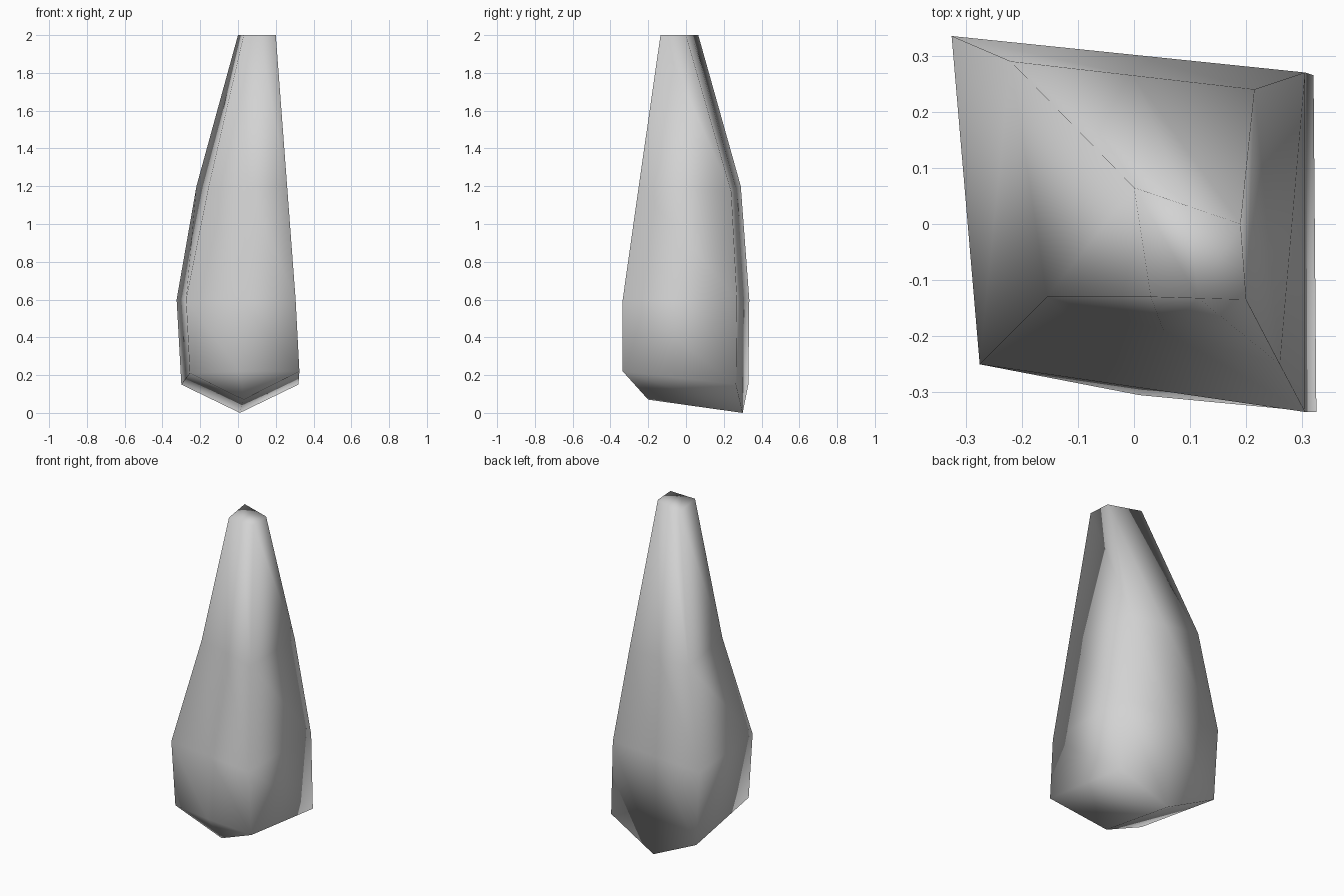
import bpy
import bmesh

cube = bpy.data.objects.get("Cube")
if cube:
    bpy.data.objects.remove(cube, do_unlink=True)

# Stone colour
grey = bpy.data.materials.new("stone grey")
grey.use_nodes = True
colour = (0.65, 0.65, 0.65, 1)
grey.diffuse_color = colour
shader = grey.node_tree.nodes["Principled BSDF"]
shader.inputs["Base Color"].default_value = colour
shader.inputs["Roughness"].default_value = 0.8

# Corner rings from tip to base: front left, front right, back right, back left
sections = [
    [(0.03, -0.13, 2), (0.2, -0.135, 2), (0.19, 0, 2), (0, 0.065, 2)],
    [(-0.155, -0.13, 1.2), (0.26, -0.25, 1.2), (0.215, 0.24, 1.17), (-0.22, 0.29, 1.2)],
    [(-0.275, -0.25, 0.6), (0.305, -0.335, 0.6), (0.305, 0.27, 0.6), (-0.325, 0.335, 0.6)],
    [(-0.255, -0.24, 0.21), (0.325, -0.335, 0.22), (0.32, 0.265, 0.15), (-0.3, 0.33, 0.15)],
]

bm = bmesh.new()
rings = []
for corners in sections:
    fl, fr, br, bl = [bm.verts.new(c) for c in corners]
    front = bm.verts.new((fl.co + fr.co) / 2)
    back = bm.verts.new((br.co + bl.co) / 2)
    rings.append([fl, front, fr, br, back, bl])

# Pointed base: front bulge, back point and the keel between them
rings[-1][1].co = (0.01, -0.305, 0.22)
rings[-1][4].co = (0.01, 0.3, 0)
keel = bm.verts.new((0.03, -0.2, 0.07))

# Walls
for upper, lower in zip(rings, rings[1:]):
    for i in range(6):
        j = (i + 1) % 6
        bm.faces.new((upper[i], lower[i], lower[j], upper[j]))

# Flat tip and faceted underside
bm.faces.new(rings[0])
fl, front, fr, br, back, bl = rings[-1]
for face in ((fl, keel, front), (front, keel, fr),
             (fr, keel, back, br), (keel, fl, bl, back)):
    bm.faces.new(face)
bmesh.ops.recalc_face_normals(bm, faces=bm.faces)
for face in bm.faces:
    face.smooth = True

mesh = bpy.data.meshes.new("standing_stone")
bm.to_mesh(mesh)
bm.free()
mesh.materials.append(grey)
stone = bpy.data.objects.new("standing_stone", mesh)
bpy.context.collection.objects.link(stone)
